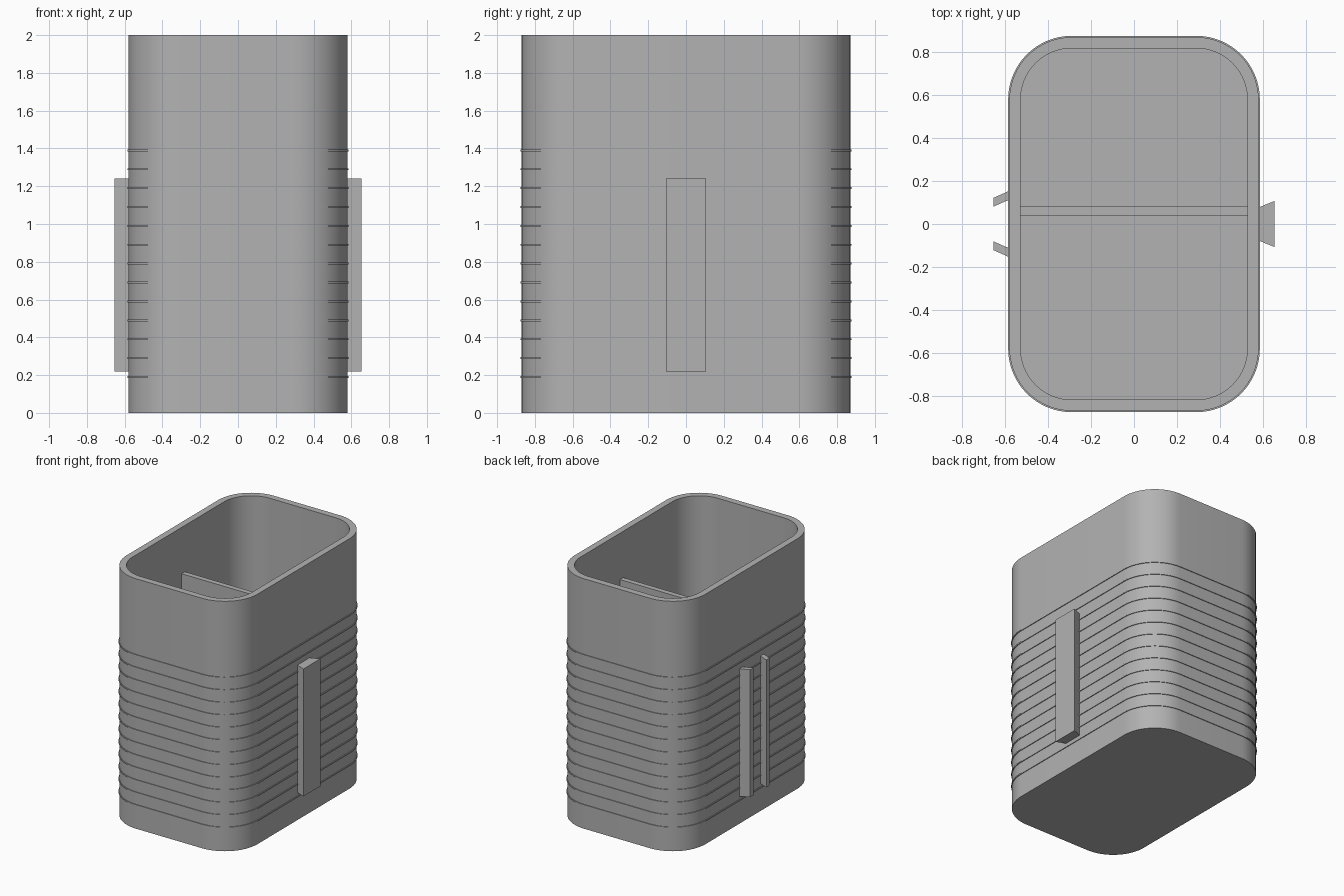
import bpy
import bmesh
from math import sin, cos, pi, radians

cube = bpy.data.objects.get("Cube")
if cube:
    bpy.data.objects.remove(cube, do_unlink=True)

grey = bpy.data.materials.new("plain grey")
grey.use_nodes = True
colour = (0.45, 0.45, 0.45, 1)
grey.diffuse_color = colour
grey.node_tree.nodes["Principled BSDF"].inputs["Base Color"].default_value = colour

HALF_X, HALF_Y, RADIUS = 0.58, 0.87, 0.29
WALL, FLOOR, HEIGHT = 0.052, 0.052, 2.0
RIB_OUT, RIB_HALF = 0.006, 0.005
CORNER_STEPS = 16


def rounded_outline(offset):
    """Rounded rectangle, grown or shrunk by an offset."""
    r = RADIUS + offset
    cx, cy = HALF_X - RADIUS, HALF_Y - RADIUS
    points = []
    for quarter, (sx, sy) in enumerate([(1, 1), (-1, 1), (-1, -1), (1, -1)]):
        for i in range(CORNER_STEPS + 1):
            a = (quarter + i / CORNER_STEPS) * pi / 2
            points.append((sx * cx + r * cos(a), sy * cy + r * sin(a)))
    return points


def loft(name, rings):
    """Join rings of points with quads and cap both ends."""
    bm = bmesh.new()
    loops = [[bm.verts.new((x, y, z)) for x, y in pts] for pts, z in rings]
    n = len(loops[0])
    for a, b in zip(loops, loops[1:]):
        for i in range(n):
            j = (i + 1) % n
            bm.faces.new((a[i], a[j], b[j], b[i]))
    bm.faces.new(loops[0][::-1])
    bm.faces.new(loops[-1])
    bmesh.ops.recalc_face_normals(bm, faces=bm.faces[:])
    mesh = bpy.data.meshes.new(name)
    bm.to_mesh(mesh)
    bm.free()
    mesh.materials.append(grey)
    obj = bpy.data.objects.new(name, mesh)
    bpy.context.collection.objects.link(obj)
    return obj


def prism(name, points, z0, z1):
    return loft(name, [(points, z0), (points, z1)])


# Bin shell: outer wall with raised ribs, rim, inner wall and floor
profile = [(0, 0)]
for k in range(13):
    z = 0.19 + 0.1 * k
    profile += [(0, z - RIB_HALF), (RIB_OUT, z - RIB_HALF),
                (RIB_OUT, z + RIB_HALF), (0, z + RIB_HALF)]
profile += [(0, HEIGHT), (-WALL, HEIGHT), (-WALL, FLOOR)]
shell = loft("ribbed_bin", [(rounded_outline(o), z) for o, z in profile])
bpy.ops.object.select_all(action="DESELECT")
shell.select_set(True)
bpy.context.view_layer.objects.active = shell
bpy.ops.object.shade_smooth_by_angle(angle=radians(30))

# Divider wall inside the bin
inner = HALF_X - WALL + 0.01
prism("divider", [(-inner, 0.04), (inner, 0.04), (inner, 0.082), (-inner, 0.082)],
      FLOOR - 0.01, 1.63)

# Dovetail on one side, matching pair of slanted rails on the other
RAIL_LOW, RAIL_HIGH = 0.22, 1.24
prism("dovetail", [(0.575, -0.075), (0.654, -0.107), (0.654, 0.107), (0.575, 0.075)],
      RAIL_LOW, RAIL_HIGH)
for name, s in (("back_rail", 1), ("front_rail", -1)):
    prism(name, [(-0.575, s * 0.116), (-0.654, s * 0.081),
                 (-0.654, s * 0.122), (-0.575, s * 0.157)], RAIL_LOW, RAIL_HIGH)
